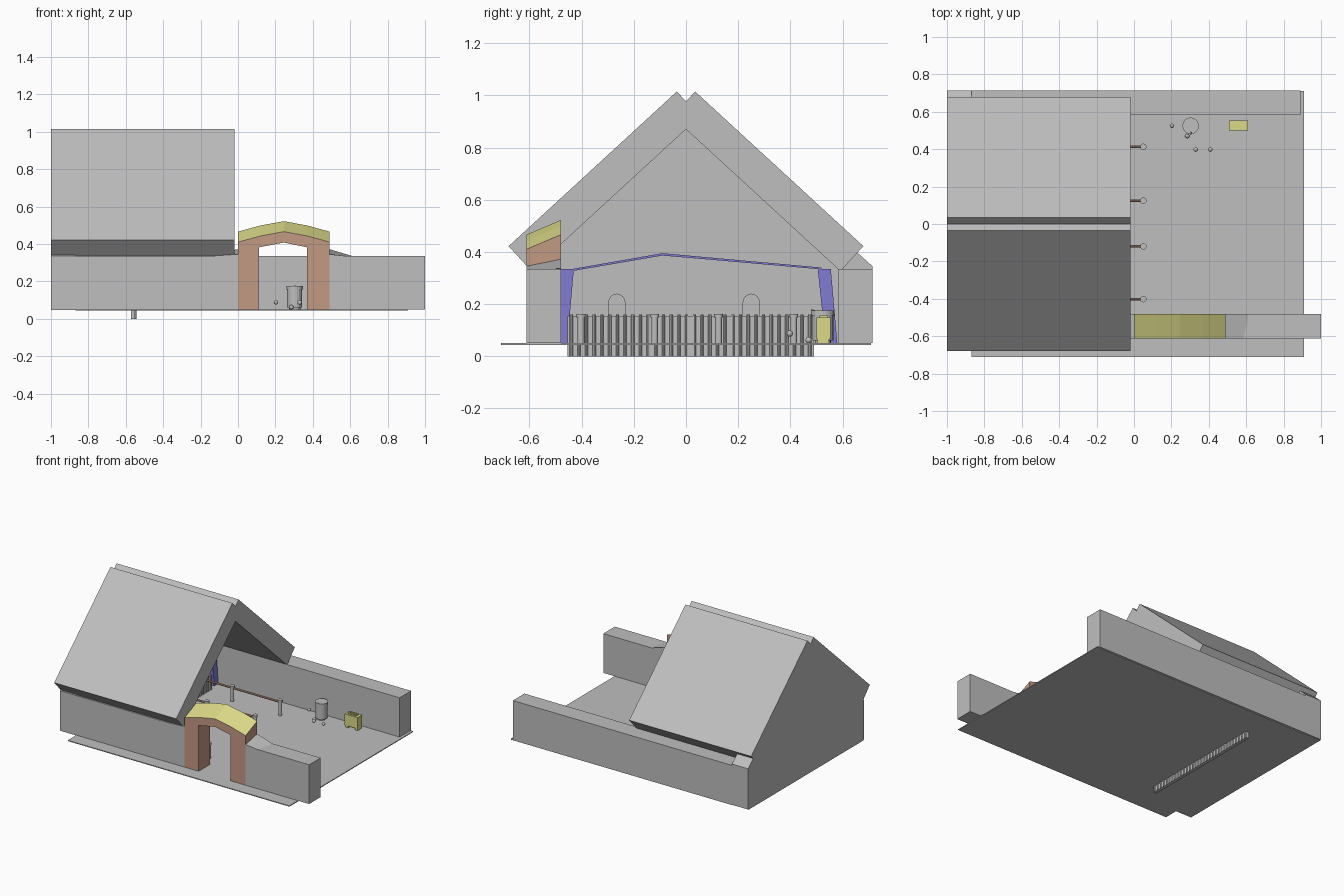
import bpy, bmesh, math
from mathutils import Vector, Matrix

if "Cube" in bpy.data.objects:
    bpy.data.objects.remove(bpy.data.objects["Cube"])


def mat(name, r, g, b):
    m = bpy.data.materials.new(name)
    m.diffuse_color = (r, g, b, 1)
    m.use_nodes = True
    m.node_tree.nodes["Principled BSDF"].inputs["Base Color"].default_value = m.diffuse_color
    return m


GREY = mat("stone grey", 0.52, 0.52, 0.52)
YELLOW = mat("straw yellow", 0.72, 0.70, 0.25)
BROWN = mat("clay brown", 0.55, 0.32, 0.23)
BLUE = mat("timber blue", 0.22, 0.20, 0.66)


def finish(name, bm, *mats):
    bmesh.ops.recalc_face_normals(bm, faces=bm.faces)
    me = bpy.data.meshes.new(name)
    bm.to_mesh(me)
    bm.free()
    for m in mats:
        me.materials.append(m)
    ob = bpy.data.objects.new(name, me)
    bpy.context.collection.objects.link(ob)
    return ob


def loft(name, a, b, *mats):
    """Solid between two matching point loops."""
    bm = bmesh.new()
    va, vb = [bm.verts.new(p) for p in a], [bm.verts.new(p) for p in b]
    n = len(va)
    bm.faces.new(va)
    bm.faces.new(vb[::-1])
    for i in range(n):
        j = (i + 1) % n
        bm.faces.new((va[i], vb[i], vb[j], va[j]))
    return finish(name, bm, *mats)


def prism_x(name, yz, x0, x1, m):
    return loft(name, [(x0, y, z) for y, z in yz], [(x1, y, z) for y, z in yz], m)


def box(name, x0, x1, y0, y1, z0, z1, m):
    return prism_x(name, [(y0, z0), (y1, z0), (y1, z1), (y0, z1)], x0, x1, m)


def rod(name, p, q, r, m, seg=16):
    p, q = Vector(p), Vector(q)
    d = q - p
    bm = bmesh.new()
    bmesh.ops.create_cone(bm, cap_ends=True, segments=seg, radius1=r, radius2=r, depth=d.length,
                          matrix=Matrix.Translation((p + q) / 2) @ d.to_track_quat('Z', 'Y').to_matrix().to_4x4())
    return finish(name, bm, m)


def ball(name, c, r, m):
    bm = bmesh.new()
    bmesh.ops.create_uvsphere(bm, u_segments=12, v_segments=8, radius=r, matrix=Matrix.Translation(c))
    ob = finish(name, bm, m)
    for f in ob.data.polygons:
        f.use_smooth = True
    return ob


# floor and perimeter walls
box("floor", -0.87, 0.91, -0.71, 0.71, 0.044, 0.05, GREY)
box("house_floor", -1.0, -0.87, -0.61, 0.71, 0.046, 0.051, GREY)
box("back_wall", -0.87, 0.89, 0.583, 0.715, 0.05, 0.335, GREY)
box("front_wall_left", -1.0, 0.0, -0.612, -0.48, 0.05, 0.337, GREY)
box("front_wall_right", 0.49, 1.0, -0.612, -0.48, 0.05, 0.335, GREY)

# small wall ramps rising toward the gate
for name, x_gate, x_end in (("ramp_right", 0.49, 0.61), ("ramp_left", 0.0, -0.2)):
    loft(name, [(x_gate, -0.612, 0.33), (x_gate, -0.612, 0.345), (x_end, -0.612, 0.332)],
         [(x_gate, -0.48, 0.33), (x_gate, -0.48, 0.372), (x_end, -0.48, 0.336)], GREY)

# left gable wall
prism_x("gable_wall", [(-0.612, 0.05), (0.715, 0.05), (0.715, 0.345), (0.05, 0.945), (-0.612, 0.335)],
        -1.0, -0.87, GREY)

# two roof slabs, notch at the ridge
for name, s in (("roof_front", -1), ("roof_back", 1)):
    prism_x(name, [(s * 0.035, 1.015), (s * 0.68, 0.422), (s * 0.592, 0.326), (s * -0.053, 0.919)],
            -1.0, -0.02, GREY)

# gate: arched lintel on two pillars, yellow sloping top
arch = [(0, 0.05, 0), (0.112, 0.05, 0), (0.112, 0.382, 0), (0.245, 0.408, 0), (0.37, 0.382, 0),
        (0.37, 0.05, 0), (0.49, 0.05, 0), (0.49, 0.41, 1), (0.37, 0.443, 1), (0.245, 0.466, 1),
        (0.12, 0.443, 1), (0, 0.41, 1)]
gate = loft("gate", [(x, -0.612, z) for x, z, t in arch],
            [(x, -0.48, z + 0.056 * t) for x, z, t in arch], BROWN, YELLOW)
for f in gate.data.polygons:
    if f.normal.z > 0.5 and f.center.z > 0.4:
        f.material_index = 1

# blue timber frame inside the house
X0, X1 = -0.60, -0.565
prism_x("frame_post_front", [(-0.48, 0.05), (-0.455, 0.05), (-0.43, 0.335), (-0.48, 0.335)], X0, X1, BLUE)
prism_x("frame_post_back", [(0.535, 0.05), (0.58, 0.05), (0.555, 0.335), (0.505, 0.335)], X0, X1, BLUE)
prism_x("frame_beam", [(-0.44, 0.326), (-0.09, 0.386), (0.52, 0.333), (0.52, 0.340), (-0.09, 0.395), (-0.44, 0.334)],
        X0, X1, BLUE)

# arched niches on the gable wall
for y in (-0.265, 0.25):
    prof = [(y - 0.033, 0.05), (y + 0.033, 0.05)]
    prof += [(y + 0.033 * math.cos(a), 0.205 + 0.035 * math.sin(a)) for a in [math.pi * i / 8 for i in range(9)]]
    prism_x("arched_niche", prof, -0.872, -0.864, GREY)

# ribbed manger sunk through the floor
box("manger", -0.573, -0.55, -0.455, 0.49, 0.0, 0.155, GREY)
for i in range(32):
    y = -0.44 + i * 0.0295
    rod("manger_rib", (-0.55, y, 0.0), (-0.55, y, 0.16), 0.006, GREY, 8)

# stall rails with posts
for y in (0.413, 0.125, -0.12, -0.402):
    rod("stall_rail", (-0.55, y, 0.145), (0.05, y, 0.145), 0.007, BROWN, 10)
    for x in (-0.335, 0.05):
        rod("stall_post", (x, y, 0.05), (x, y, 0.15), 0.013, GREY)
        rod("post_cap", (x, y, 0.148), (x, y, 0.162), 0.017, GREY)

# barrel with rim, handle and small pots
C = (0.303, 0.525)
rod("barrel", (*C, 0.06), (*C, 0.16), 0.04, GREY, 20)
rod("barrel_rim", (*C, 0.156), (*C, 0.175), 0.044, GREY, 20)
rod("barrel_foot", (*C, 0.05), (*C, 0.062), 0.03, GREY, 20)
rod("barrel_handle", (0.303, 0.48, 0.177), (0.303, 0.55, 0.152), 0.004, GREY, 8)
for p in ((0.203, 0.525, 0.088), (0.33, 0.398, 0.087), (0.408, 0.398, 0.087), (0.285, 0.47, 0.062)):
    ball("small_pot", p, 0.012, GREY)

# yellow chest with handle frame on top
box("chest", 0.507, 0.61, 0.5, 0.553, 0.066, 0.148, YELLOW)
for x in (0.52, 0.597):
    box("chest_foot", x - 0.01, x + 0.01, 0.505, 0.548, 0.05, 0.067, YELLOW)
for y in (0.515, 0.54):
    box("chest_trim_long", 0.525, 0.59, y - 0.004, y + 0.004, 0.147, 0.156, YELLOW)
for x in (0.528, 0.587):
    box("chest_trim_short", x - 0.004, x + 0.004, 0.519, 0.536, 0.147, 0.156, YELLOW)
